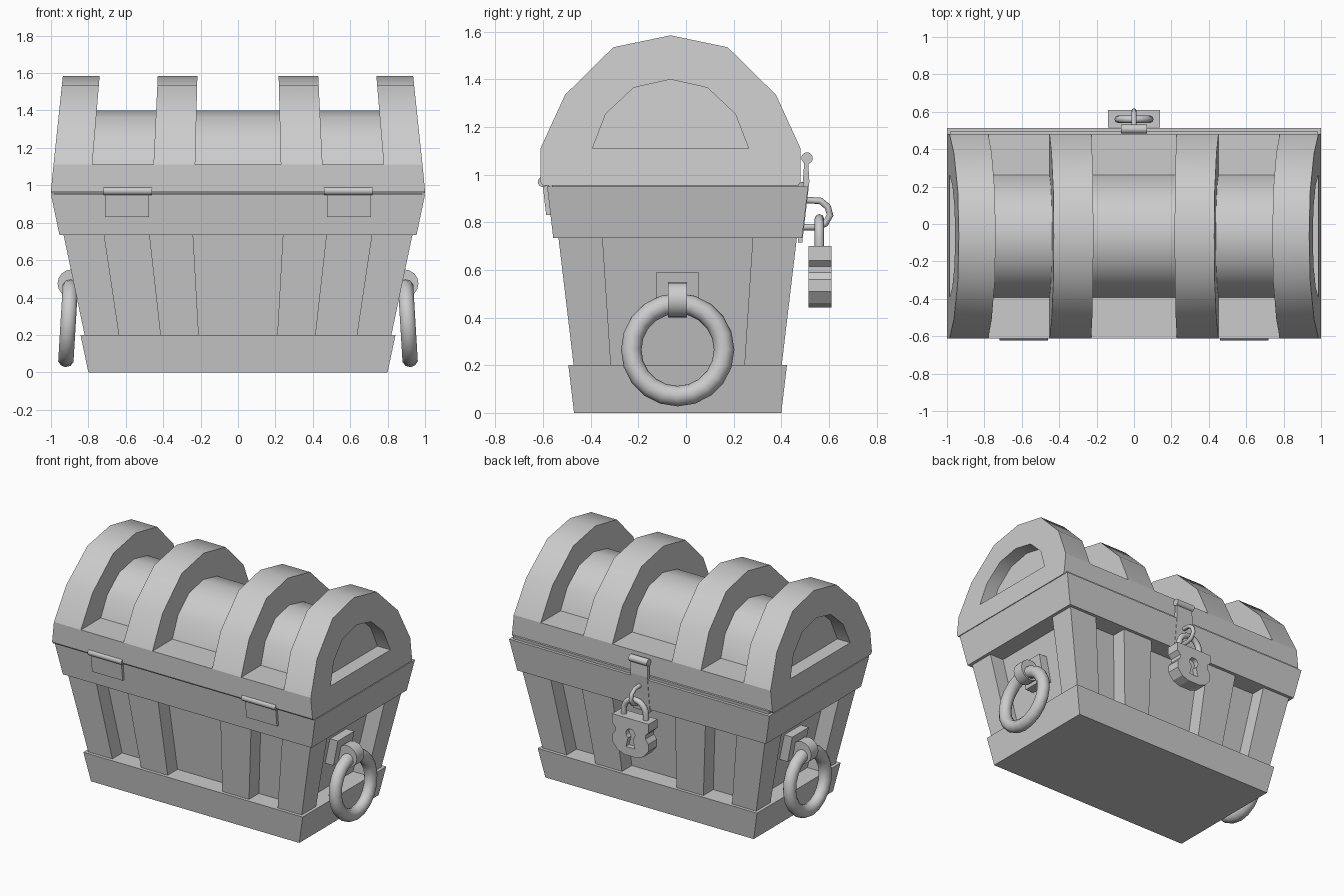
import bpy, bmesh, math
from mathutils import Matrix, Vector

cube = bpy.data.objects.get("Cube")
if cube:
    bpy.data.objects.remove(cube, do_unlink=True)

GREY = (0.6, 0.6, 0.6, 1)
mat = bpy.data.materials.new("plain_grey")
mat.use_nodes = True
mat.diffuse_color = GREY
mat.node_tree.nodes["Principled BSDF"].inputs["Base Color"].default_value = GREY

YC = -0.035          # middle of the box in y
LID_YC = -0.065      # middle of the lid in y


def finish(name, bm, smooth=None):
    bmesh.ops.recalc_face_normals(bm, faces=bm.faces)
    mesh = bpy.data.meshes.new(name)
    bm.to_mesh(mesh)
    bm.free()
    return place(name, mesh, smooth)


def place(name, mesh, smooth=None):
    obj = bpy.data.objects.new(name, mesh)
    bpy.context.collection.objects.link(obj)
    mesh.materials.clear()
    mesh.materials.append(mat)
    if smooth:
        bpy.ops.object.select_all(action='DESELECT')
        obj.select_set(True)
        bpy.context.view_layer.objects.active = obj
        bpy.ops.object.shade_smooth_by_angle(angle=math.radians(smooth))
    return obj


def prism(name, pts, a, b, axis='X', smooth=None, warp=None):
    """Extrude a closed outline from a to b along the axis."""
    bm = bmesh.new()
    rings = []
    for d in (a, b):
        co = [(d, u, v) if axis == 'X' else (u, d, v) for u, v in pts]
        rings.append([bm.verts.new(warp(*c) if warp else c) for c in co])
    bm.faces.new(rings[0])
    bm.faces.new(rings[1])
    for i in range(len(pts)):
        j = (i + 1) % len(pts)
        bm.faces.new((rings[0][i], rings[0][j], rings[1][j], rings[1][i]))
    return finish(name, bm, smooth)


def block(name, low, high):
    """Tapered block between two rectangles (x0, x1, y0, y1, z)."""
    bm = bmesh.new()
    rings = [[bm.verts.new(c) for c in ((x0, y0, z), (x1, y0, z), (x1, y1, z), (x0, y1, z))]
             for x0, x1, y0, y1, z in (low, high)]
    for ring in rings:
        bm.faces.new(ring)
    for i in range(4):
        j = (i + 1) % 4
        bm.faces.new((rings[0][i], rings[0][j], rings[1][j], rings[1][i]))
    return finish(name, bm)


def cylinder(name, centre, radius, length, axis, sides=16):
    bm = bmesh.new()
    turn = Matrix.Rotation(math.pi / 2, 4, 'Y' if axis == 'X' else 'X')
    bmesh.ops.create_cone(bm, cap_ends=True, segments=sides, radius1=radius, radius2=radius,
                          depth=length, matrix=Matrix.Translation(centre) @ turn)
    return finish(name, bm, 40)


def tube(name, points, radius):
    curve = bpy.data.curves.new(name, 'CURVE')
    curve.dimensions = '3D'
    curve.bevel_depth = radius
    curve.bevel_resolution = 2
    curve.use_fill_caps = True
    spline = curve.splines.new('POLY')
    spline.points.add(len(points) - 1)
    for p, co in zip(spline.points, points):
        p.co = (*co, 1)
    temp = bpy.data.objects.new(name + "_path", curve)
    mesh = bpy.data.meshes.new_from_object(temp)
    bpy.data.objects.remove(temp)
    return place(name, mesh, 60)


def half_x(z):
    return 0.8 + 0.2 * z / 0.95


def half_y(z):
    return 0.435 + 0.113 * z / 0.95


def rect(z, inset):
    x, y = half_x(z) - inset, half_y(z) - inset
    return (-x, x, YC - y, YC + y, z)


# Box: two rims around a recessed core
Z0, Z1 = 0.2, 0.735
block("bottom_rim", rect(0, 0), rect(Z0, 0))
block("top_rim", rect(Z1, 0), rect(0.95, 0))
block("box_core", rect(Z0 - 0.02, 0.13), rect(Z1 + 0.02, 0.13))
block("lid_seat", rect(0.93, 0.02), rect(0.97, 0.02))

# Box: posts at the corners and along the long walls
for sx, side in ((1, "left"), (-1, "right")):
    for sy, end in ((1, "back"), (-1, "front")):
        def post(z, xa, xb, inner):
            xs = sorted((sx * xa, sx * xb))
            ys = sorted((YC + sy * inner, YC + sy * (half_y(z) - 0.022)))
            return (*xs, *ys, z)
        block(f"corner_post_{end}_{side}",
              post(Z0, 0.635, half_x(Z0) - 0.022, 0.28),
              post(Z1, 0.715, half_x(Z1) - 0.022, 0.315))
        block(f"wall_post_{end}_{side}", post(Z0, 0.21, 0.415, 0.25), post(Z1, 0.24, 0.475, 0.25))


# Lid: slab, inner barrel and four arched ribs, all narrowing upwards
def narrow(x, y, z):
    return (x * (1 - 0.105 * max(0, z - 0.98)), y, z)


def arch(half):
    right = [(LID_YC + y, z) for y, z in half]
    return [(2 * LID_YC - y, z) for y, z in right] + right[-2::-1]


LEDGE = 1.11
outer = arch([(0.546, LEDGE), (0.443, 1.335), (0.24, 1.535), (0, 1.585)])
inner = arch([(0.328, LEDGE), (0.272, 1.255), (0.155, 1.365), (0, 1.4)])
y0, y1 = outer[0][0], outer[-1][0]
slab = [(y0 + 0.01, 0.955), (y0, 0.97), (y0, LEDGE), (y1, LEDGE), (y1, 0.97), (y1 - 0.01, 0.955)]
prism("lid_slab", slab, -1, 1, warp=narrow)
prism("lid_barrel", inner, -0.9, 0.9, smooth=40, warp=narrow)
for s, side in ((1, "left"), (-1, "right")):
    for part, a, b in (("end", 0.79, 1.0), ("middle", 0.232, 0.458)):
        prism(f"{part}_rib_{side}", outer + inner[::-1], s * a, s * b, smooth=40, warp=narrow)

# Hinges on the front
for s, side in ((1, "left"), (-1, "right")):
    cylinder(f"hinge_pin_{side}", (s * 0.59, -0.6, 0.97), 0.022, 0.26, 'X')
    leaf = [(-0.587, 0.83), (-0.56, 0.83), (-0.575, 0.96), (-0.602, 0.96)]
    prism(f"hinge_leaf_{side}", leaf, s * 0.475, s * 0.71)

# Hasp on the back with its staple
cylinder("hasp_pin", (0, 0.508, 1.07), 0.024, 0.14, 'X')
prism("hasp_plate", [(0.47, 0.715), (0.488, 0.715), (0.518, 0.97), (0.512, 1.07),
                     (0.498, 1.07), (0.49, 0.97)], -0.065, 0.065)
tube("staple", [(0, 0.48, 0.895), (0, 0.565, 0.89), (0, 0.595, 0.865), (0, 0.605, 0.83),
                (0, 0.585, 0.795), (0, 0.55, 0.78), (0, 0.48, 0.78)], 0.014)

# Padlock: waisted body with a sunken keyhole, and a shackle
half = [(0.14, 0.7), (0.14, 0.64), (0.115, 0.615), (0.115, 0.59), (0.138, 0.56),
        (0.138, 0.51), (0.1, 0.462), (0.045, 0.442)]
body = prism("padlock_body", half + [(-x, z) for x, z in half[::-1]], 0.515, 0.61, 'Y')
hole = [(0.035 * math.sin(t), 0.595 + 0.035 * math.cos(t))
        for t in (math.radians(a) for a in range(-150, 151, 30))]
cutter = prism("keyhole_cutter", [(-0.035, 0.5)] + hole + [(0.035, 0.5)], 0.575, 0.65, 'Y')
cutter.hide_render = True
cutter.hide_set(True)
cut = body.modifiers.new("keyhole", 'BOOLEAN')
cut.operation = 'DIFFERENCE'
cut.object = cutter
bow = [(0.085 * math.cos(t), 0.56, 0.73 + 0.085 * math.sin(t))
       for t in (math.pi * i / 10 for i in range(11))]
tube("shackle", [(0.085, 0.56, 0.68)] + bow + [(-0.085, 0.56, 0.68)], 0.02)


# Ring handles on both ends
def ring(name, centre, major, minor, tilt, n=20, m=10):
    bm = bmesh.new()
    turn = Matrix.Translation(centre) @ Matrix.Rotation(tilt, 4, 'Y')
    grid = []
    for i in range(n):
        a = 2 * math.pi * i / n
        row = []
        for j in range(m):
            b = 2 * math.pi * j / m
            r = major + minor * math.cos(b)
            row.append(bm.verts.new(turn @ Vector((minor * math.sin(b), r * math.cos(a), r * math.sin(a)))))
        grid.append(row)
    for i in range(n):
        for j in range(m):
            k, l = (i + 1) % n, (j + 1) % m
            bm.faces.new((grid[i][j], grid[k][j], grid[k][l], grid[i][l]))
    return finish(name, bm, 60)


for s, side in ((1, "left"), (-1, "right")):
    ring(f"ring_handle_{side}", (s * 0.908, YC, 0.265), 0.195, 0.043, s * -0.06)
    cylinder(f"handle_cuff_{side}", (s * 0.89, YC, 0.475), 0.075, 0.08, 'Y')
    plate = [sorted((s * a, s * b)) + [YC - 0.09, YC + 0.09, z]
             for a, b, z in ((0.72, 0.82, 0.41), (0.75, 0.855, 0.59))]
    block(f"handle_plate_{side}", *plate)
